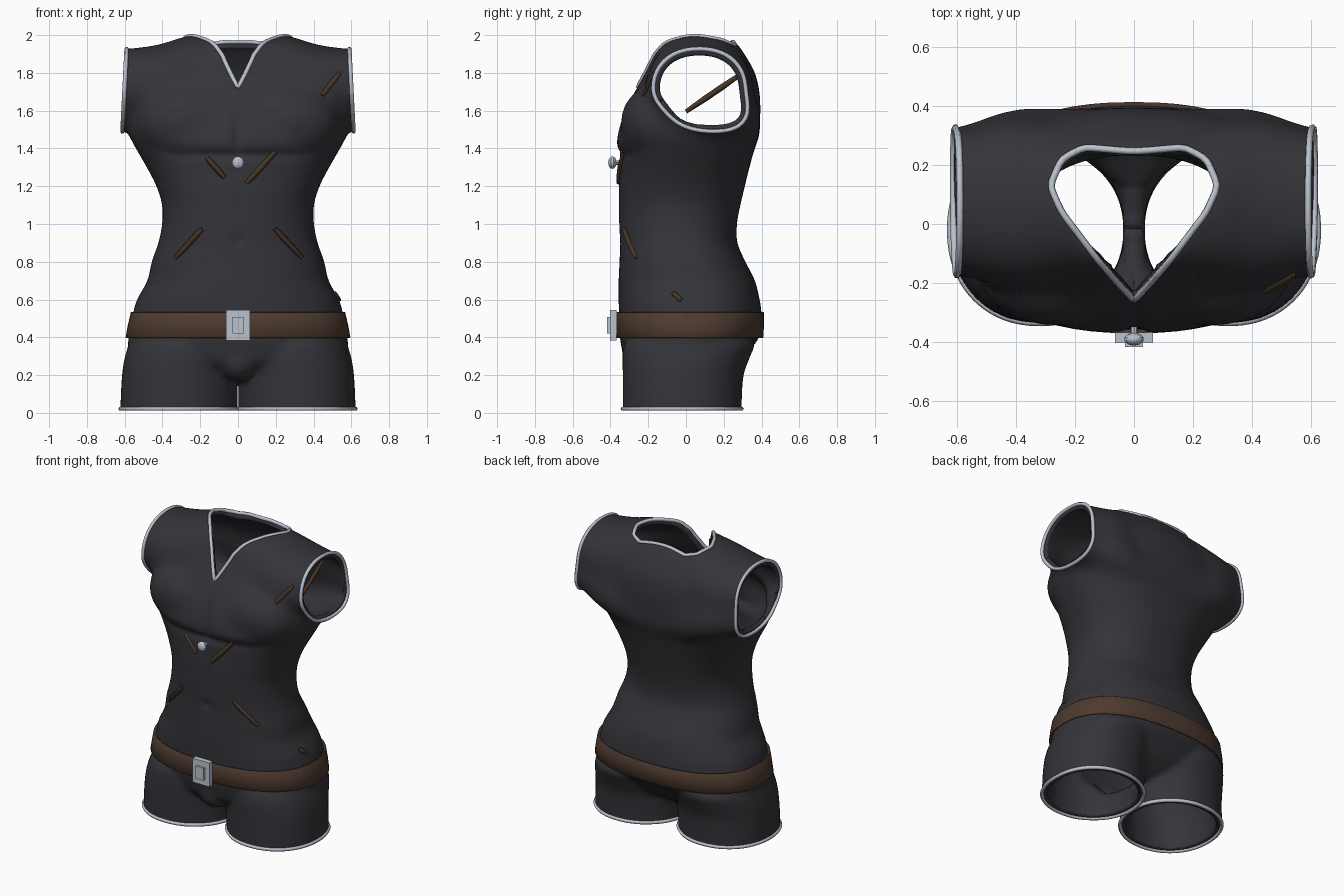
import bpy, bmesh, math
from mathutils import Vector, Matrix
from mathutils.bvhtree import BVHTree
from mathutils.geometry import intersect_point_line

if "Cube" in bpy.data.objects:
    bpy.data.objects.remove(bpy.data.objects["Cube"])


def material(name, rgb):
    m = bpy.data.materials.new(name)
    m.diffuse_color = (*rgb, 1)
    m.use_nodes = True
    m.node_tree.nodes["Principled BSDF"].inputs["Base Color"].default_value = m.diffuse_color
    return m


CLOTH = material("charcoal cloth", (0.034, 0.034, 0.041))
LEATHER = material("brown leather", (0.075, 0.043, 0.028))
STRAP = material("dark strap leather", (0.062, 0.035, 0.02))
STEEL = material("pale steel", (0.50, 0.54, 0.61))


def add_object(name, bm, mat, smooth=True):
    me = bpy.data.meshes.new(name)
    bm.normal_update()
    bm.to_mesh(me)
    bm.free()
    me.materials.append(mat)
    for p in me.polygons:
        p.use_smooth = smooth
    ob = bpy.data.objects.new(name, me)
    bpy.context.collection.objects.link(ob)
    return ob


def refine(rows, steps=4):
    """Catmull-Rom interpolation between cross-sections."""
    out = []
    for i in range(len(rows) - 1):
        quad = (rows[max(i - 1, 0)], rows[i], rows[i + 1], rows[min(i + 2, len(rows) - 1)])
        for s in range(steps):
            t = s / steps
            out.append([0.5 * (2 * b + (c - a) * t + (2 * a - 5 * b + 4 * c - d) * t * t
                               + (3 * b - a - 3 * c + d) * t ** 3) for a, b, c, d in zip(*quad)])
    return out + [list(rows[-1])]


def loft(bm, rows, place, n=64, power=2.3, caps=True):
    """Superellipse rings; each row is position, low/high a, low/high b."""
    rings = []
    for t, a0, a1, b0, b1 in rows:
        ring = []
        for k in range(n):
            c, s = math.cos(2 * math.pi * k / n), math.sin(2 * math.pi * k / n)
            a = (a0 + a1) / 2 + (a1 - a0) / 2 * math.copysign(abs(c) ** (2 / power), c)
            b = (b0 + b1) / 2 + (b1 - b0) / 2 * math.copysign(abs(s) ** (2 / power), s)
            ring.append(bm.verts.new(place(t, a, b)))
        rings.append(ring)
    faces = []
    for r0, r1 in zip(rings, rings[1:]):
        for k in range(n):
            j = (k + 1) % n
            faces.append(bm.faces.new((r0[k], r0[j], r1[j], r1[k])))
    if caps:
        faces += [bm.faces.new(rings[0][::-1]), bm.faces.new(rings[-1])]
    bmesh.ops.recalc_face_normals(bm, faces=faces)


def upright(t, a, b):
    return (a, b, t)


def sideways(t, a, b):
    # the lower half of each sleeve leans to the back
    return (t, a + max(0, 1.68 - b) * 0.5, b)


def ellipsoid(bm, centre, radii, u=32, v=20):
    bmesh.ops.create_uvsphere(bm, u_segments=u, v_segments=v, radius=1,
                              matrix=Matrix.Translation(centre) @ Matrix.Diagonal((*radii, 1)))


# --- body volume: trunk, shoulders, legs, chest -------------------------------
trunk = [  # height, half width, front, back
    (.17, .12, -.17, .14), (.25, .43, -.305, .26), (.33, .565, -.338, .335), (.40, .582, -.35, .388),
    (.47, .57, -.355, .40), (.53, .555, -.355, .40), (.60, .535, -.357, .39), (.70, .48, -.357, .365),
    (.80, .457, -.352, .315), (.90, .422, -.35, .272), (1.0, .402, -.355, .27), (1.1, .402, -.357, .288),
    (1.2, .432, -.357, .312), (1.3, .485, -.352, .337), (1.37, .525, -.35, .355), (1.43, .56, -.368, .372),
    (1.5, .59, -.358, .388), (1.6, .60, -.322, .395), (1.7, .58, -.272, .39), (1.8, .52, -.215, .367),
    (1.9, .43, -.168, .31), (1.975, .31, -.11, .26)]
sleeve = [(.25, -.21, .35, 1.38, 2.0), (.42, -.22, .36, 1.43, 1.95),
          (.60, -.175, .315, 1.49, 1.928), (.80, -.165, .305, 1.50, 1.92)]
leg = [(-.08, .016, .622, -.335, .295), (.05, .016, .622, -.335, .295), (.20, .011, .614, -.335, .305),
       (.30, .005, .598, -.335, .34), (.38, .02, .565, -.315, .36), (.46, .10, .48, -.20, .25)]

bm = bmesh.new()
loft(bm, refine([(z, -w, w, f, b) for z, w, f, b in trunk]), upright)
across = [(-r[0], *r[1:]) for r in sleeve[::-1]] + [(0, -.20, .34, 1.36, 1.995)] + sleeve
loft(bm, refine(across), sideways, power=2.2)
for side in (-1, 1):
    loft(bm, refine(leg), lambda t, a, b: (side * a, b, t), power=2.15)
    ellipsoid(bm, (side * .27, -.15, 1.54), (.27, .198, .20))
ellipsoid(bm, (0, -.222, .275), (.11, .118, .11))
body = add_object("body_volume", bm, CLOTH)
mod = body.modifiers.new("fuse", 'REMESH')
mod.mode = 'VOXEL'
mod.voxel_size = 0.017
mod = body.modifiers.new("soften", 'SMOOTH')
mod.iterations = 7
fused = bpy.data.meshes.new_from_object(body.evaluated_get(bpy.context.evaluated_depsgraph_get()))
bpy.data.objects.remove(body)

# --- garment: blend shoulders, crease the chest ---------------------------------
bm = bmesh.new()
bm.from_mesh(fused)
chest = [v for v in bm.verts if v.co.z > 1.2]
for _ in range(22):
    bmesh.ops.smooth_vert(bm, verts=chest, factor=.5, use_axis_x=True, use_axis_y=True, use_axis_z=True)


def bump(d, width):
    return math.exp(-(d / width) ** 2)


for v in bm.verts:
    x, y, z = v.co
    if y < -.1:
        line = 1.365 + 1.2 * max(0, abs(x) - .28) ** 2
        v.co.y += .016 * bump(z - line, .022) * bump(x, .34)               # under the chest
        v.co.y -= .008 * bump(z - line - .06, .04) * bump(abs(x) - .22, .2)
        v.co.y += .02 * bump(x, .028) * bump(z - 1.48, .12)                # between the chest halves
        v.co.y += .012 * bump(x, .03) * bump(z - .91, .025)                # navel
        v.co.y += .006 * bump(x, .03) * bump(z - 1.12, .14)                # abdomen line


# --- open the hem, armholes and neck -------------------------------------------
def trim(point, normal, low):
    faces = [f for f in bm.faces if f.calc_center_median().z > low]
    geom = set(faces)
    for f in faces:
        geom.update(f.verts, f.edges)
    bmesh.ops.bisect_plane(bm, geom=list(geom), plane_co=point, plane_no=normal, clear_outer=True)


trim((0, 0, .022), (0, 0, -1), -9)
for side in (-1, 1):
    trim((side * .601, 0, 1.7), (side, 0, .05), 1.35)
for v in bm.verts:  # bring the trouser legs together
    d = abs(v.co.x)
    if v.co.z < .18 and d < .12:
        v.co.x = math.copysign(max(.002, d - .018 * (1 - d / .12)), v.co.x)

half_neck = [(0, -.258), (.05, -.205), (.12, -.125), (.245, .04), (.285, .13), (.245, .22), (.17, .26), (0, .245)]
neck = [Vector((x, y, 0)) for x, y in half_neck + [(-x, y) for x, y in half_neck[-2:0:-1]]]
neck_edges = list(zip(neck, neck[1:] + neck[:1]))


def in_neck(p):
    hit = False
    for a, b in neck_edges:
        if (a.y > p.y) != (b.y > p.y) and p.x < a.x + (p.y - a.y) * (b.x - a.x) / (b.y - a.y):
            hit = not hit
    return hit


hole = [f for f in bm.faces if f.calc_center_median().z > 1.5 and in_neck(f.calc_center_median())]
bmesh.ops.delete(bm, geom=hole, context='FACES')


def on_neck(v):
    flat = Vector((v.co.x, v.co.y, 0))
    best = []
    for a, b in neck_edges:
        p, t = intersect_point_line(flat, a, b)
        best.append(a.lerp(b, min(1, max(0, t))))
    q = min(best, key=lambda c: (c - flat).length)
    return Vector((q.x, q.y, v.co.z))


rim_edges = [e for e in bm.edges if e.is_boundary]
rim_verts = {v for e in rim_edges for v in e.verts if v.co.z > 1.5 and abs(v.co.x) < .45}
for v in rim_verts:
    v.co = on_neck(v)
for _ in range(3):
    new = {}
    for v in rim_verts:
        near = [e.other_vert(v).co for e in v.link_edges if e.is_boundary]
        new[v] = v.co * .5 + sum(near, Vector()) / len(near) * .5
    for v, co in new.items():
        v.co = co

# --- pale piping along every opening -------------------------------------------
piping = bpy.data.curves.new("piping", 'CURVE')
piping.dimensions = '3D'
piping.bevel_depth = .012
piping.bevel_resolution = 1
piping.materials.append(STEEL)
left = set(rim_edges)
while left:
    e = left.pop()
    first, v = e.verts
    path = [v.co.copy()]
    while v != first:
        e = next((x for x in v.link_edges if x in left), None)
        if e is None:
            break
        left.discard(e)
        v = e.other_vert(v)
        path.append(v.co.copy())
    if len(path) < 12:
        continue
    path = path[::2]
    sp = piping.splines.new('POLY')
    sp.points.add(len(path) - 1)
    for pt, co in zip(sp.points, path):
        pt.co = (*co, 1)
    sp.use_cyclic_u = True
bpy.context.collection.objects.link(bpy.data.objects.new("piping", piping))

surface = BVHTree.FromBMesh(bm)
garment = add_object("garment", bm, CLOTH)
bpy.data.meshes.remove(fused)
mod = garment.modifiers.new("thickness", 'SOLIDIFY')
mod.thickness = .035
mod.offset = -1

# --- belt ----------------------------------------------------------------------
bm = bmesh.new()
belt_rows = [(.397, .592, -.366, .405), (.40, .595, -.369, .409), (.465, .583, -.37, .413),
             (.53, .568, -.37, .413), (.533, .565, -.366, .409)]
loft(bm, [(z, -w, w, f, b) for z, w, f, b in belt_rows], upright, power=2.35, caps=False)
belt = add_object("belt", bm, LEATHER)
mod = belt.modifiers.new("thickness", 'SOLIDIFY')
mod.thickness = .02
mod.offset = -1


# --- buckle and chest stud -----------------------------------------------------
def box(name, centre, size, mat):
    bm = bmesh.new()
    bmesh.ops.create_cube(bm, size=1, matrix=Matrix.Translation(centre) @ Matrix.Diagonal((*size, 1)))
    return add_object(name, bm, mat, False)


box("buckle_plate", (0, -.385, .464), (.128, .036, .164), STEEL)
box("buckle_centre", (0, -.407, .464), (.06, .02, .085), STEEL)
bm = bmesh.new()
ellipsoid(bm, (0, -.39, 1.325), (.033, .022, .033), 10, 8)
bmesh.ops.create_cone(bm, segments=8, radius1=.012, radius2=.012, depth=.06, cap_ends=True,
                      matrix=Matrix.Translation((0, -.355, 1.325)) @ Matrix.Rotation(math.pi / 2, 4, 'X'))
add_object("chest_stud", bm, STEEL, False)


# --- harness straps breaking through the cloth -----------------------------------
def strap(name, points):
    cu = bpy.data.curves.new(name, 'CURVE')
    cu.dimensions = '3D'
    cu.bevel_depth = .016
    cu.bevel_resolution = 0
    cu.use_fill_caps = True
    cu.materials.append(STRAP)
    sp = cu.splines.new('POLY')
    sp.points.add(len(points) - 1)
    for i, (pt, co) in enumerate(zip(sp.points, points)):
        pt.co = (*co, 1)
        pt.radius = .7 if i in (0, len(points) - 1) else 1
    bpy.context.collection.objects.link(bpy.data.objects.new(name, cu))


def laid(start, end, ray):
    path = [Vector(start).lerp(Vector(end), i / 5) for i in range(6)]
    hits = [surface.ray_cast(p, Vector(ray))[0] for p in path]
    return [h - Vector(ray) * .002 for h in hits if h]


fronts = {"shoulder_strap": (.445, 1.68, .54, 1.80), "chest_strap_right": (.045, 1.215, .20, 1.385),
          "chest_strap_left": (-.07, 1.245, -.165, 1.35), "waist_strap_right": (.195, .975, .34, .82),
          "waist_strap_left": (-.19, .975, -.33, .82)}
for name, (x0, z0, x1, z1) in fronts.items():
    strap(name, laid((x0, -2, z0), (x1, -2, z1), (0, 1, 0)))
strap("hip_strap", laid((2, -.07, .635), (2, -.025, .595), (-1, 0, 0)))
strap("inner_back_strap", [(.45, .0, 1.595), (.45, .10, 1.663), (.45, .20, 1.731), (.45, .30, 1.80)])
